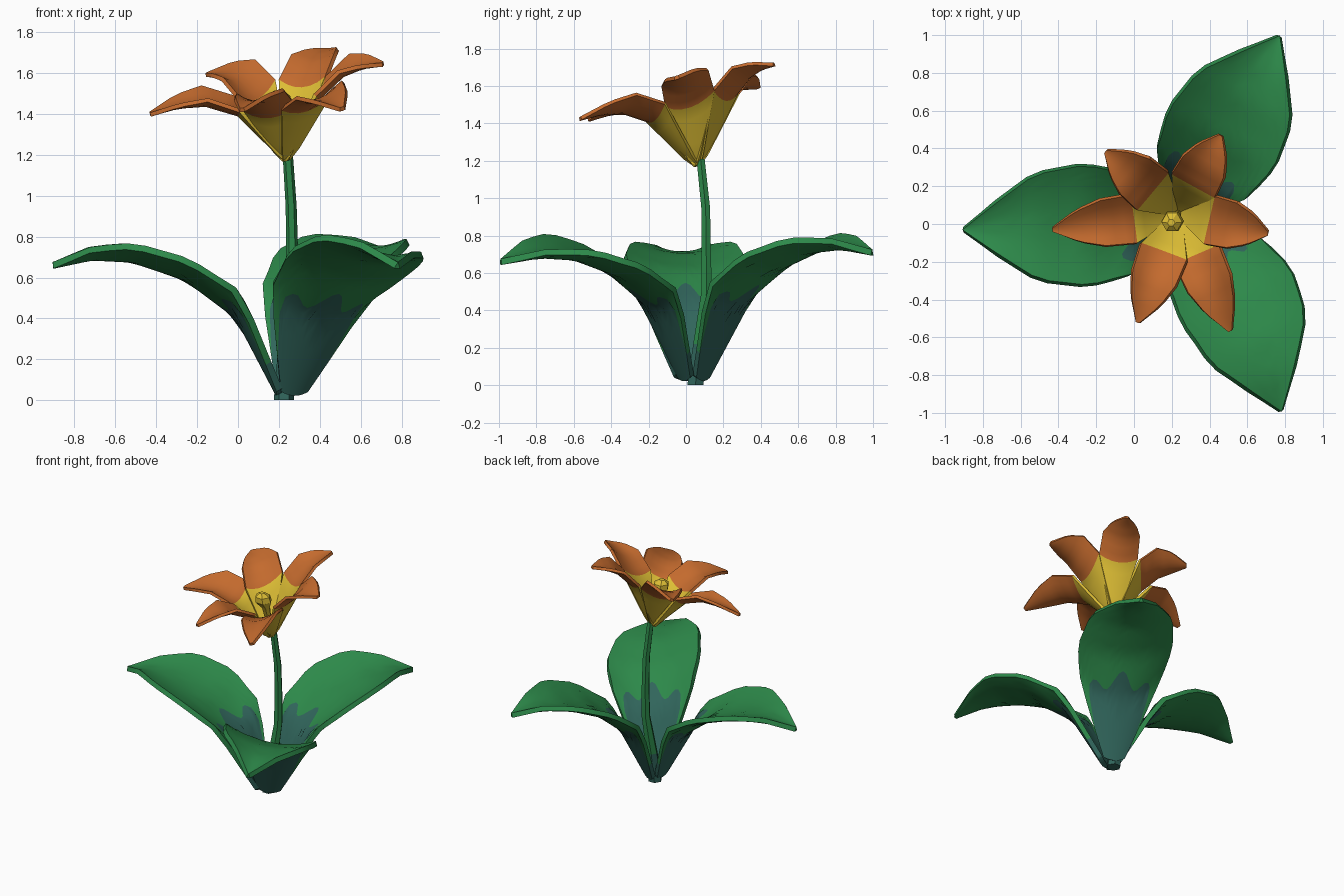
import bpy, bmesh, math
from mathutils import Vector

if "Cube" in bpy.data.objects:
    bpy.data.objects.remove(bpy.data.objects["Cube"])


def material(name, rgb):
    m = bpy.data.materials.new(name)
    m.diffuse_color = (*rgb, 1)
    m.use_nodes = True
    m.node_tree.nodes["Principled BSDF"].inputs["Base Color"].default_value = m.diffuse_color
    return m


GREEN = material("leaf green", (0.026, 0.25, 0.068))
TEAL = material("deep teal", (0.03, 0.13, 0.105))
ORANGE = material("petal orange", (0.55, 0.145, 0.027))
YELLOW = material("warm yellow", (0.72, 0.51, 0.035))


def finish(name, bm, mats, thickness=0, angle=40):
    mesh = bpy.data.meshes.new(name)
    bm.to_mesh(mesh)
    bm.free()
    ob = bpy.data.objects.new(name, mesh)
    bpy.context.collection.objects.link(ob)
    for m in mats:
        mesh.materials.append(m)
    bpy.ops.object.select_all(action='DESELECT')
    ob.select_set(True)
    bpy.context.view_layer.objects.active = ob
    if thickness:
        mod = ob.modifiers.new("thickness", 'SOLIDIFY')
        mod.thickness = thickness
        mod.offset = 0
        bpy.ops.object.modifier_apply(modifier=mod.name)
    bpy.ops.object.shade_smooth_by_angle(angle=math.radians(angle))
    return ob


def lerp_keys(keys, t):
    for a, b in zip(keys, keys[1:]):
        if t <= b[0]:
            k = (t - a[0]) / (b[0] - a[0])
            return [p + (q - p) * k for p, q in zip(a, b)]
    return keys[-1]


def blade(name, base, tip, keys, mats, split, cols, thickness,
          bow=0, tilt=0, plane=(0, 0), low=6, high=12):
    """Cupped blade. keys: (t, z, half width, edge lift).
    split(u) is where the base colour ends."""
    base, tip = Vector(base), Vector(tip)
    d = (tip - base).normalized()
    side = Vector((-d.y, d.x))
    bm = bmesh.new()
    grid = []
    for j in range(cols + 1):
        u = -1 + 2 * j / cols
        f = split(u)
        ts = [f * i / low for i in range(low)] + \
             [f + (1 - f) * i / high for i in range(high + 1)]
        col = []
        for t in ts:
            _, z, w, lift = lerp_keys(keys, t)
            wave = math.sin(math.pi * t)
            off = side * (u * w)
            p = base.lerp(tip, t) + side * (bow * wave) + off
            z += lift * u * u + tilt * wave * u + plane[0] * off.x + plane[1] * off.y
            col.append(bm.verts.new((p.x, p.y, z)))
        grid.append(col)
    for a, b in zip(grid, grid[1:]):
        for i in range(low + high):
            face = bm.faces.new((a[i], a[i + 1], b[i + 1], b[i]))
            face.material_index = 1 if i < low else 0
    return finish(name, bm, mats, thickness)


def tube(name, path, sides, mats, low_z=-1):
    """Horizontal rings along a path of (x, y, z, radius), capped."""
    bm = bmesh.new()
    rings = []
    for x, y, z, r in path:
        rings.append([bm.verts.new((x + r * math.cos(math.tau * k / sides),
                                    y + r * math.sin(math.tau * k / sides), z))
                      for k in range(sides)])
    for (a, b), p in zip(zip(rings, rings[1:]), path[1:]):
        for k in range(sides):
            n = (k + 1) % sides
            face = bm.faces.new((a[k], a[n], b[n], b[k]))
            face.material_index = 1 if p[2] <= low_z else 0
    bm.faces.new(rings[0][::-1]).material_index = 1 if low_z > 0 else 0
    bm.faces.new(rings[-1])
    return finish(name, bm, mats, angle=30)


# Three broad leaves with a scalloped teal base
def leaf_split(u):
    return 0.285 - 0.19 * u * u + 0.045 * math.cos(3 * math.pi * u)


def leaf_keys(rise):
    rows = [(0, .03, .07, .02), (.18, .41, .265, .11), (.41, .60, .325, .08),
            (.65, .69, .285, .065), (.83, .70, .15, .04), (1, .66, .008, 0)]
    return [(t, z + rise * t, w, e) for t, z, w, e in rows]


LEAVES = {
    "left_leaf": ((.20, .01), (-.905, -.03), 0, 0, 0),
    "back_leaf": ((.25, .08), (.77, .995), .05, 0, .015),
    "front_leaf": ((.27, 0), (.78, -.99), 0, .07, -.05),
}
for name, (base, tip, rise, bow, tilt) in LEAVES.items():
    blade(name, base, tip, leaf_keys(rise), [GREEN, TEAL], leaf_split, 24, .034,
          bow=bow, tilt=tilt)

# Slightly bent stem
tube("stem", [(.225, .05, 0, .05), (.235, .075, .22, .042), (.26, .11, .5, .032),
              (.265, .108, .72, .029), (.26, .105, .95, .027), (.243, .078, 1.21, .025)],
     6, [GREEN, TEAL], .25)

# Six petals forming a tilted trumpet
CENTRE = (.235, .06)
SLOPE = (.215, .29)
PETALS = [((.71, -.05), 1.645), ((.46, .47), 1.715), ((-.15, .385), 1.595),
          ((-.43, -.03), 1.40), ((.02, -.52), 1.42), ((.51, -.565), 1.425)]
for i, (tip, tip_z) in enumerate(PETALS):
    def height(t):
        x = CENTRE[0] + (tip[0] - CENTRE[0]) * t
        y = CENTRE[1] + (tip[1] - CENTRE[1]) * t
        return 1.507 + SLOPE[0] * x + SLOPE[1] * y
    end = tip_z - height(1)
    keys = [(0, 1.18, .02, 0), (.03, 1.19, .03, 0),
            (.36, height(.36) - .11, .132, .045),
            (.6, height(.6) - .02 + end * .5, .125, .05),
            (.8, height(.8) + .005 + end * .8, .085, .025), (1, tip_z, .012, 0)]
    blade(f"petal_{i + 1}", CENTRE, tip, keys, [ORANGE, YELLOW], lambda u: .36,
          6, .02, plane=SLOPE, low=5, high=8)

# Pistil in the middle of the flower
tube("pistil", [(.235, .06, 1.2, .015), (.215, .03, 1.4, .03), (.205, .015, 1.45, .06),
                (.2, .01, 1.49, .055), (.197, .006, 1.515, .02)], 6, [YELLOW])
